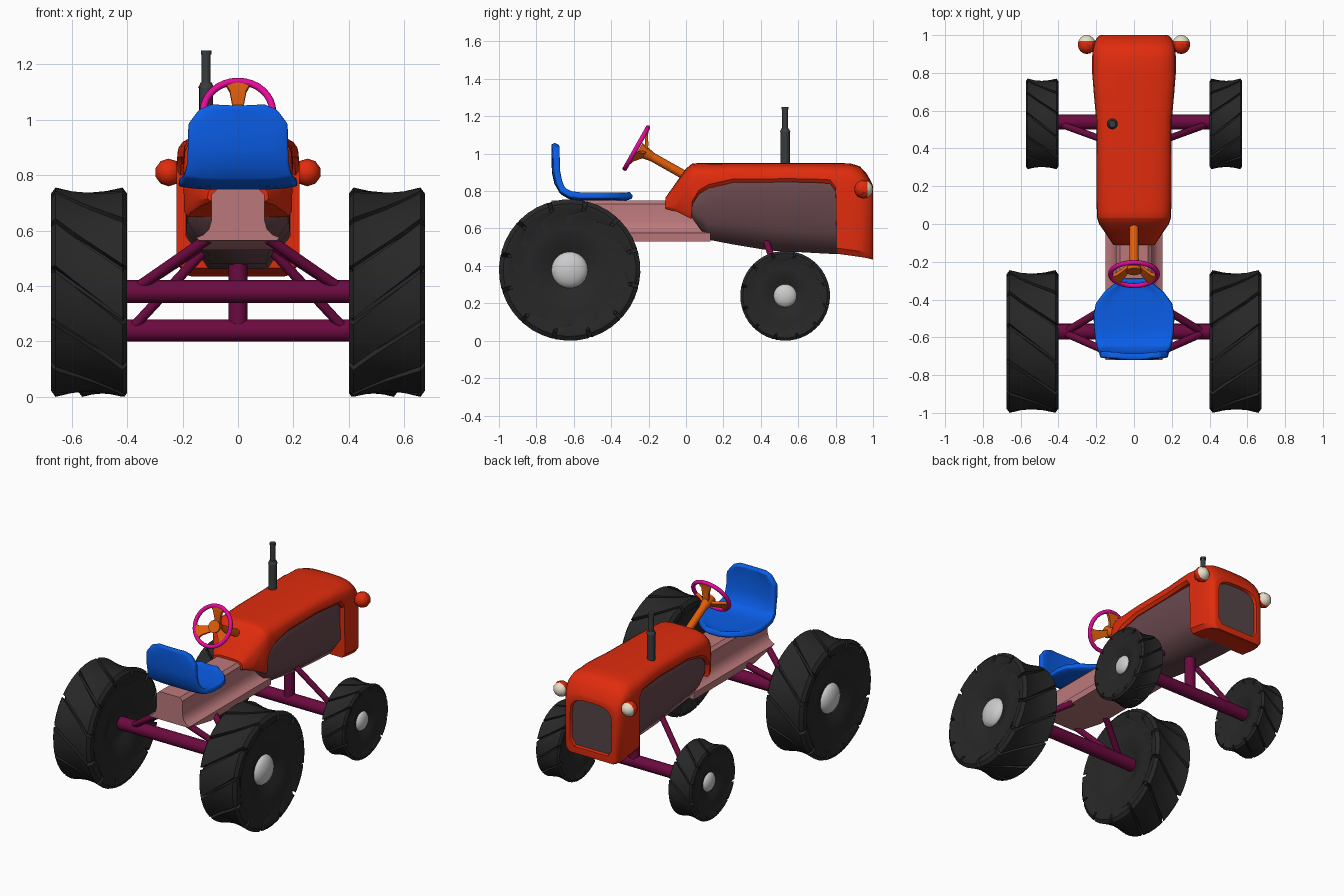
import bpy, bmesh, math
from mathutils import Vector, Matrix

if "Cube" in bpy.data.objects:
    bpy.data.objects.remove(bpy.data.objects["Cube"])

COL = dict(red=(.75, .025, .004), blue=(.003, .11, .8), mauve=(.14, .065, .075), pink=(.5, .19, .2),
           purple=(.15, .003, .05), magenta=(.8, .003, .33), orange=(.75, .11, .003),
           rubber=(.02, .02, .02), soot=(.04, .045, .05), cream=(.8, .74, .58), grille=(.09, .06, .065))
MAT = {}
for n, c in COL.items():
    MAT[n] = bpy.data.materials.new(n)
    MAT[n].diffuse_color = (*c, 1)


def finish(name, bm, mat=None, angle=35):
    bmesh.ops.recalc_face_normals(bm, faces=bm.faces)
    me = bpy.data.meshes.new(name)
    bm.to_mesh(me)
    bm.free()
    ob = bpy.data.objects.new(name, me)
    bpy.context.collection.objects.link(ob)
    if mat:
        me.materials.append(MAT[mat])
    bpy.ops.object.select_all(action='DESELECT')
    ob.select_set(True)
    bpy.context.view_layer.objects.active = ob
    bpy.ops.object.shade_smooth_by_angle(angle=math.radians(angle))
    return ob


def loft(sections, closed=True, caps=True):
    bm = bmesh.new()
    rows = [[bm.verts.new(p) for p in s] for s in sections]
    n = len(rows[0])
    for a, b in zip(rows, rows[1:]):
        for i in range(n if closed else n - 1):
            j = (i + 1) % n
            bm.faces.new((a[i], a[j], b[j], b[i]))
    if caps:
        bm.faces.new(rows[0])
        bm.faces.new(rows[-1])
    return bm


def rod(name, a, b, r1, r2=None, mat='purple', seg=16):
    a, b = Vector(a), Vector(b)
    d = b - a
    bm = bmesh.new()
    bmesh.ops.create_cone(bm, cap_ends=True, segments=seg, radius1=r1, radius2=r1 if r2 is None else r2,
                          depth=d.length, matrix=Matrix.Translation((a + b) / 2) @
                          d.to_track_quat('Z', 'Y').to_matrix().to_4x4())
    return finish(name, bm, mat)


def arch(y, w, zt, zb, c=.02, n=12):
    """Rounded hood section: soft top, straight sides, chamfered bottom."""
    zc = zt - min(.11, (zt - zb) * .8)
    pts = [(w - c * .7, y, zb), (w, y, min(zb + c, zc - .002))]
    for i in range(n + 1):
        t = math.pi * i / n
        co, si = math.cos(t), math.sin(t)
        pts.append((math.copysign(abs(co) ** .62, co) * w, y, zc + (zt - zc) * abs(si) ** .62))
    return pts + [(-w, y, min(zb + c, zc - .002)), (-w + c * .7, y, zb)]


# hood: rear slope, long top over the side panels, full-height nose, recessed grille
hood = [(-.11, .11, .765, .705), (-.05, .15, .85, .69), (0, .185, .92, .665), (.03, .195, .945, .65),
        (.034, .196, .947, .73), (.07, .197, .95, .785), (.12, .198, .95, .815), (.25, .198, .95, .845),
        (.55, .2, .95, .848), (.68, .212, .95, .846), (.77, .219, .95, .84), (.8, .222, .95, .8),
        (.806, .222, .95, .465, .03), (.88, .222, .948, .455, .03), (.93, .218, .932, .448, .03),
        (.965, .208, .895, .442, .03), (.985, .197, .86, .437, .03), (.997, .184, .835, .434, .03),
        (1, .176, .825, .436, .03), (1, .152, .8, .48, .04), (.98, .148, .796, .484, .04)]
ob = finish("hood", loft([arch(*s) for s in hood]), 'red')
ob.data.materials.append(MAT['grille'])
for f in ob.data.polygons:
    if f.normal.y > .95 and f.area > .03 and len(f.vertices) > 4:
        f.material_index = 1

# engine body with tapered underside
body = [(.01, .15, .8, .69, .02), (.05, .172, .84, .63, .05), (.12, .182, .88, .54, .09),
        (.25, .185, .9, .515, .11), (.45, .187, .9, .482, .12), (.8, .19, .9, .463, .12), (.93, .18, .88, .46, .1)]
finish("engine_side_panels", loft([arch(*s) for s in body]), 'mauve', 55)

# chassis: narrow spine flaring to a bottom flange that thins at the rear
half = [(.075, .75), (.095, .73), (.095, .64), (.105, .605), (.125, .585), (.15, .575)]
secs = []
for y, zb in ((-.72, .565), (-.5, .53), (.13, .53)):
    prof = half + [(.15 if y > -.6 else .14, zb)]
    secs.append([(x, y, z) for x, z in prof + [(-x, z) for x, z in reversed(prof)]])
finish("chassis", loft(secs), 'pink', 40)

# seat: curved strip with rounded outline, thickened
path = [(-.703, 1.052, .09), (-.703, 1.035, .14), (-.703, .985, .178), (-.7, .9, .18), (-.688, .845, .182),
        (-.66, .796, .192), (-.62, .773, .202), (-.56, .765, .21), (-.48, .765, .213), (-.42, .765, .2),
        (-.36, .765, .155), (-.32, .767, .1), (-.292, .775, .055)]
rows = []
for y, z, w in path:
    rows.append([(w * t, y + (.012 * t * t if z > .8 else 0), z + (.012 * t ** 4 if z < .8 else 0))
                 for t in [k / 4 for k in range(-4, 5)]])
seat = finish("seat", loft(rows, False, False), 'blue', 50)
so = seat.modifiers.new("thickness", 'SOLIDIFY')
so.thickness = .034
so.offset = 0
bv = seat.modifiers.new("round", 'BEVEL')
bv.width = .01
bv.segments = 2

# steering wheel, spokes and column
C = Vector((0, -.265, 1.03))
up = Vector((0, .49, .87)).normalized()
ax = Vector((0, .87, -.49)).normalized()
R = .125
side = Vector((1, 0, 0))
rings = []
for i in range(33):
    t = math.tau * i / 32
    d = up * math.cos(t) + side * math.sin(t)
    rings.append([C + d * (R + .013 * math.cos(a)) + ax * .013 * math.sin(a)
                  for a in [math.tau * k / 10 for k in range(10)]])
bm = loft(rings, True, False)
bmesh.ops.remove_doubles(bm, verts=bm.verts, dist=1e-5)
finish("steering_wheel_rim", bm, 'magenta', 60)
for k in range(3):
    t = math.tau * k / 3
    d = up * math.cos(t) + side * math.sin(t)
    s = -up * math.sin(t) + side * math.cos(t)
    secs = []
    for r, w, off in ((0, .022, .06), (.05, .021, .035), (.09, .03, .01), (.12, .05, 0)):
        p = C + d * r + ax * off
        secs.append([p + s * w + ax * .01, p + s * w - ax * .01, p - s * w - ax * .01, p - s * w + ax * .01])
    finish(f"steering_spoke_{k + 1}", loft(secs), 'orange')
rod("steering_hub", C + ax * .015, C + ax * .1, .04, .024, 'orange')
rod("steering_column", C + ax * .1, C + ax * .33, .024, .024, 'orange')

# exhaust stack
E = lambda z: (-.115, .53, z)
rod("exhaust_muffler", E(.92), E(1.115), .025, mat='soot')
rod("exhaust_shoulder", E(1.115), E(1.135), .029, .02, mat='soot')
rod("exhaust_pipe", E(1.13), E(1.24), .016, mat='soot')
rod("exhaust_tip", E(1.235), E(1.25), .019, mat='soot')


def tire(name, sx, x0, x1, cy, R, lugs=12):
    """Lathed tyre whose tread rows dip into slanted grooves."""
    hw, cx = (x1 - x0) / 2, (x0 + x1) / 2
    side = [(-.55, .2, 0), (-.62, .28, 0), (-.82, .42, 0), (-.9, .6, 0), (-.88, .78, 0), (-1, .87, .03),
            (-1, .94, .08), (-.88, 1, .1), (-.45, .965, .07)]
    prof = side + [(0, .95, .05)] + [(-x, r, d) for x, r, d in reversed(side)]
    fr = ((0, 0), (.015, 1), (.1, 1), (.115, 0), (.42, 0), (.71, 0))
    secs = []
    for x, r, d in prof:
        row = []
        for k in range(lugs):
            for f, g in fr:
                # slant spans one full pitch so both shoulder notches line up
                sl = max(-.9, min(.9, x)) / .9
                a = math.tau * (k + f) / lugs - math.pi / lugs * sl * (r > .8)
                rr = (r - g * d) * R
                xx = x * (1 - .09 * g) if d and abs(x) > .95 else x
                row.append((sx * (cx + xx * hw), cy + rr * math.cos(a), R + rr * math.sin(a)))
        secs.append(row)
    finish(name + "_tire", loft(secs), 'rubber')
    bm = bmesh.new()
    bmesh.ops.create_uvsphere(bm, u_segments=24, v_segments=12, radius=1)
    bmesh.ops.transform(bm, verts=bm.verts, matrix=Matrix.Translation((sx * (cx + .55 * hw), cy, R)) @
                        Matrix.Diagonal((hw * .38, R * .262, R * .262, 1)) @ Matrix.Rotation(math.pi / 2, 4, 'Y'))
    finish(name + "_hub", bm)


for sx, s in ((1, "right"), (-1, "left")):
    # wheels
    tire("rear_wheel_" + s, sx, .4, .675, -.622, .378)
    tire("front_wheel_" + s, sx, .4, .573, .53, .24)
    # axle struts
    rod("rear_strut_a_" + s, (sx * .37, -.575, .39), (sx * .11, -.42, .56), .02)
    rod("rear_strut_b_" + s, (sx * .37, -.575, .39), (sx * .11, -.69, .57), .02)
    rod("front_strut_" + s, (sx * .38, .525, .25), (sx * .12, .43, .53), .018)
    # headlights: faceted ball, red shell behind and cream lens in front
    bm = bmesh.new()
    bmesh.ops.create_uvsphere(bm, u_segments=10, v_segments=8, radius=.05,
                              matrix=Matrix.Translation((sx * .25, .95, .81)) @ Matrix.Rotation(math.pi / 2, 4, 'X'))
    lamp = finish("headlight_" + s, bm, 'red')
    lamp.data.materials.append(MAT['cream'])
    for f in lamp.data.polygons:
        if f.center.y > .971:
            f.material_index = 1
    rod("headlight_bracket_" + s, (sx * .18, .93, .82), (sx * .23, .945, .815), .024, mat='red', seg=8)

# axles and steering post
rod("rear_axle", (-.5, -.57, .38), (.5, -.57, .38), .042, seg=20)
rod("front_axle", (-.45, .54, .24), (.45, .54, .24), .04, seg=20)
rod("front_post", (0, .54, .24), (0, .54, .5), .034)

for m in bpy.data.materials:
    if m.users and not m.is_grease_pencil:
        m.use_nodes = True
        m.node_tree.nodes["Principled BSDF"].inputs["Base Color"].default_value = m.diffuse_color
